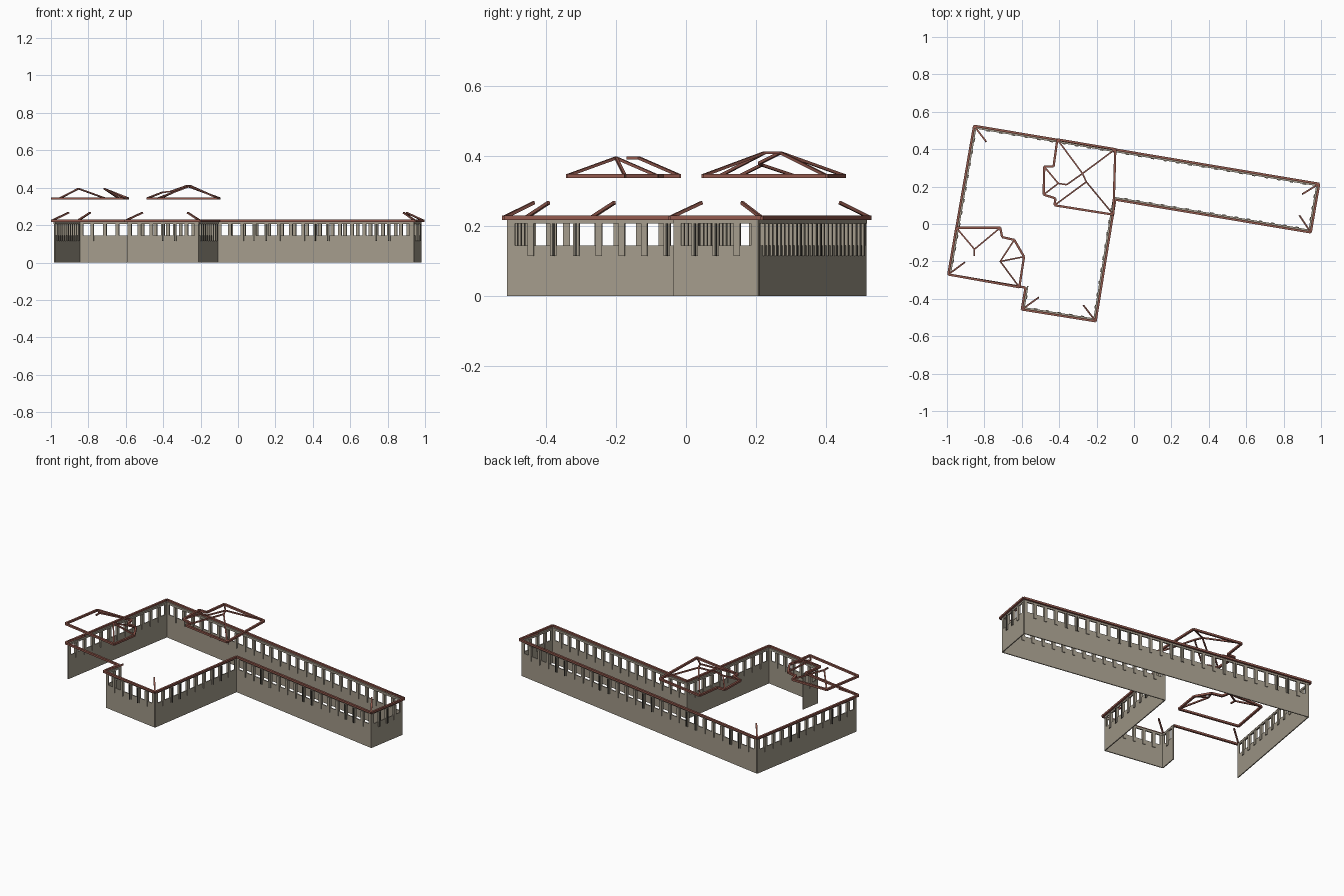
import bpy
import bmesh
from mathutils import Matrix, Vector

default_cube = bpy.data.objects.get("Cube")
if default_cube:
    bpy.data.objects.remove(default_cube, do_unlink=True)


def make_material(name, colour):
    material = bpy.data.materials.new(name)
    material.use_nodes = True
    rgba = (*colour, 1)
    material.diffuse_color = rgba
    shader = next(n for n in material.node_tree.nodes if n.type == "BSDF_PRINCIPLED")
    shader.inputs["Base Color"].default_value = rgba
    return material


stone = make_material("warm_grey_wall", (0.37, 0.33, 0.26))
timber = make_material("red_brown_timber", (0.29, 0.1, 0.075))
dark = make_material("dark_grey_post", (0.06, 0.055, 0.045))


def add_beam(bm, start, end, width, height):
    """Add a box whose centre line runs from start to end."""
    start, end = Vector(start), Vector(end)
    along = (end - start).normalized()
    side = Vector((0, 0, 1)).cross(along).normalized()
    up = along.cross(side)
    rotation = Matrix((along, side, up)).transposed().to_4x4()
    scale = Matrix.Diagonal(((end - start).length, width, height, 1))
    place = Matrix.Translation((start + end) / 2)
    bmesh.ops.create_cube(bm, size=1, matrix=place @ rotation @ scale)


def add_panel(bm, start, end, low, high, thickness):
    """Add an upright slab between two plan points."""
    middle = (low + high) / 2
    add_beam(bm, (*start, middle), (*end, middle), thickness, high - low)


def finish(bm, name, material):
    mesh = bpy.data.meshes.new(name)
    bm.to_mesh(mesh)
    bm.free()
    mesh.materials.append(material)
    bpy.context.collection.objects.link(bpy.data.objects.new(name, mesh))


def closed_pairs(points):
    return list(zip(points, points[1:] + points[:1]))


def inset(points, distance):
    """Move a clockwise outline inward by an equal distance on all sides."""
    result = []
    for i, point in enumerate(points):
        before = (point - points[i - 1]).normalized()
        after = (points[(i + 1) % len(points)] - point).normalized()
        n1 = Vector((before.y, -before.x))
        n2 = Vector((after.y, -after.x))
        result.append(point + (n1 + n2) * distance / (1 + n1.dot(n2)))
    return result


# Plan of the eaves, clockwise from the back right-hand corner
eave_plan = [Vector(p) for p in (
    (-0.855, 0.525), (0.99, 0.215), (0.945, -0.045), (-0.1, 0.13),
    (-0.205, -0.52), (-0.6, -0.457), (-0.58, -0.34), (-0.993, -0.27))]
wall_plan = inset(eave_plan, 0.01)
open_side = 6
wall_names = ("back", "left_end", "wing_front", "inner", "front", "return", "open", "right")

SILL, HEAD, TOP = 0.145, 0.207, 0.22
BAY = 0.068

# Walls with a row of window openings divided by piers
for i, (start, end) in enumerate(closed_pairs(wall_plan)):
    if i == open_side:
        continue
    along = (end - start).normalized()
    outward = Vector((-along.y, along.x))
    length = (end - start).length
    bays = max(1, round(length / BAY))

    walls = bmesh.new()
    add_panel(walls, start, end, 0, SILL, 0.006)
    add_panel(walls, start, end, HEAD, TOP, 0.008)
    for tip, sign in ((start, 1), (end, -1)):
        add_panel(walls, tip, tip + along * sign * 0.02, SILL, HEAD, 0.006)
    finish(walls, wall_names[i] + "_wall", stone)

    piers = bmesh.new()
    posts = bmesh.new()
    for k in range(1, bays):
        centre = start + along * (length * k / bays)
        half = along * 0.009
        add_panel(piers, centre - half, centre + half, 0.115, HEAD, 0.016)
        # Pairs of darker posts stand against every fifth bay
        if k % 5 in (2, 3):
            face = centre + outward * 0.009
            add_panel(posts, face - half / 3, face + half / 3, 0.115, HEAD, 0.004)
    finish(piers, wall_names[i] + "_window_piers", stone)
    finish(posts, wall_names[i] + "_dark_posts", dark)

# Eaves beam round the whole plan
eaves = bmesh.new()
for start, end in closed_pairs(eave_plan):
    add_panel(eaves, start, end, 0.218, 0.23, 0.012)
finish(eaves, "eaves_beam", timber)

# Short sloping hip rafters on the outer corners
hips = bmesh.new()
hip_ends = {0: (-0.79, 0.44), 1: (0.9, 0.16), 2: (0.885, 0.045),
            4: (-0.27, -0.435), 5: (-0.51, -0.393), 7: (-0.905, -0.205)}
for corner, tip in hip_ends.items():
    add_beam(hips, (*eave_plan[corner], 0.225), (*tip, 0.267), 0.009, 0.009)
finish(hips, "corner_hip_rafters", timber)


def roof_frame(name, plan, nodes, rafters, ridges):
    """Build a raised ring beam with rafters from its corners to ridge nodes."""
    ring = bmesh.new()
    for start, end in closed_pairs(plan):
        add_panel(ring, start, end, 0.337, 0.349, 0.012)
    finish(ring, name + "_ring_beam", timber)
    bars = bmesh.new()
    for corner, node in rafters:
        add_beam(bars, (*plan[corner], 0.345), nodes[node], 0.008, 0.008)
    for first, second in ridges:
        add_beam(bars, nodes[first], nodes[second], 0.008, 0.008)
    finish(bars, name + "_rafters", timber)


# Raised roof frame over the front right-hand corner
roof_frame(
    "front_roof",
    [(-0.993, -0.27), (-0.95, -0.02), (-0.715, -0.02), (-0.705, -0.07),
     (-0.64, -0.085), (-0.588, -0.175), (-0.613, -0.338)],
    [(-0.853, -0.135, 0.395), (-0.853, -0.17, 0.395), (-0.715, -0.2, 0.395)],
    [(1, 0), (2, 0), (4, 2), (5, 2), (6, 2)],
    [(0, 1)])

# Raised roof frame where the wing meets the main block
roof_frame(
    "middle_roof",
    [(-0.41, 0.452), (-0.1, 0.4), (-0.11, 0.05), (-0.425, 0.1),
     (-0.42, 0.137), (-0.483, 0.157), (-0.48, 0.307), (-0.43, 0.307)],
    [(-0.275, 0.27, 0.41), (-0.255, 0.225, 0.41),
     (-0.36, 0.21, 0.38), (-0.405, 0.217, 0.375)],
    [(0, 0), (1, 0), (2, 1), (3, 1), (5, 3), (6, 3)],
    [(0, 1), (0, 2), (2, 3)])
